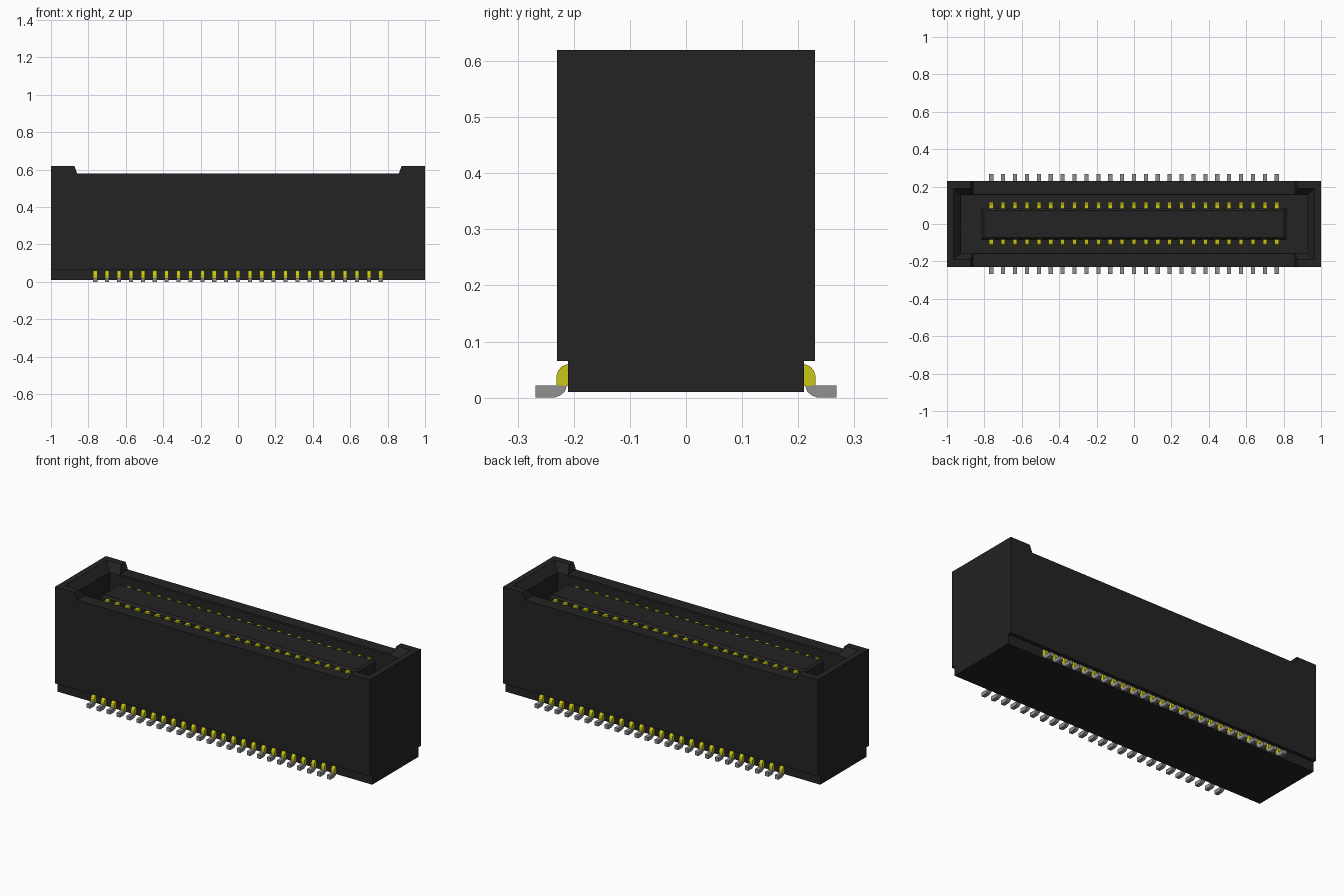
import bpy
import bmesh
from mathutils import Vector

cube = bpy.data.objects.get("Cube")
if cube:
    bpy.data.objects.remove(cube, do_unlink=True)


def material(name, rgb, metallic=0.0):
    mat = bpy.data.materials.new(name)
    mat.use_nodes = True
    mat.diffuse_color = (*rgb, 1)
    shader = mat.node_tree.nodes["Principled BSDF"]
    shader.inputs["Base Color"].default_value = (*rgb, 1)
    return mat


BLACK = material("black plastic", (0.017, 0.017, 0.017))
GOLD = material("yellow gold", (0.6, 0.57, 0.008))
TIN = material("grey tin", (0.28, 0.28, 0.28))


def finish(name, bm, mat):
    bmesh.ops.recalc_face_normals(bm, faces=bm.faces)
    mesh = bpy.data.meshes.new(name)
    bm.to_mesh(mesh)
    bm.free()
    mesh.materials.append(mat)
    obj = bpy.data.objects.new(name, mesh)
    bpy.context.collection.objects.link(obj)
    return obj


def loft(bm, rings):
    """Skin a stack of closed rings and cap both ends."""
    loops = [[bm.verts.new(p) for p in ring] for ring in rings]
    n = len(loops[0])
    for a, b in zip(loops, loops[1:]):
        for i in range(n):
            j = (i + 1) % n
            bm.faces.new((a[i], a[j], b[j], b[i]))
    bm.faces.new(loops[0])
    bm.faces.new(loops[-1])


def extrude_x(bm, profile, x0, x1):
    loft(bm, [[Vector((x, y, z)) for y, z in profile] for x in (x0, x1)])


def rect(hx, hy, z):
    return [(-hx, -hy, z), (hx, -hy, z), (hx, hy, z), (-hx, hy, z)]


def cut(target, cutter):
    mod = target.modifiers.new("cut", 'BOOLEAN')
    mod.operation = 'DIFFERENCE'
    mod.solver = 'EXACT'
    mod.object = cutter
    cutter.hide_render = True
    bpy.context.view_layer.objects.active = target
    bpy.ops.object.modifier_apply(modifier=mod.name)
    bpy.data.objects.remove(cutter, do_unlink=True)


# Housing: stepped cross-section along the full length
half = [(0.21, 0.01), (0.21, 0.065), (0.23, 0.065), (0.23, 0.62)]
bm = bmesh.new()
extrude_x(bm, half + [(-y, z) for y, z in reversed(half)], -1, 1)
housing = finish("housing", bm, BLACK)

# Lowered long walls with sloping ends
bm = bmesh.new()
notch = [(-0.86, 0.58), (0.86, 0.58), (0.879, 0.63), (-0.879, 0.63)]
loft(bm, [[(x, y, z) for x, z in notch] for y in (-0.3, 0.3)])
cut(housing, finish("wall_cutter", bm, BLACK))

# Mating cavity with a flared mouth
FLOOR = 0.2
bm = bmesh.new()
loft(bm, [rect(0.925, 0.155, FLOOR), rect(0.925, 0.155, 0.575),
          rect(0.965, 0.19, 0.62), rect(0.974, 0.198, 0.63)])
cut(housing, finish("cavity_cutter", bm, BLACK))

# Central tongue with chamfered top
bm = bmesh.new()
loft(bm, [rect(0.815, 0.085, FLOOR - 0.01), rect(0.815, 0.085, 0.555),
          rect(0.803, 0.073, 0.567)])
finish("tongue", bm, BLACK)

# Contact rows: tongue contacts, bent shoulders and solder feet
contact = [(0.08, FLOOR - 0.01), (0.118, FLOOR - 0.01), (0.118, 0.535),
           (0.106, 0.556), (0.08, 0.556)]
shoulder = [(0.2, 0.02), (0.231, 0.022), (0.231, 0.038), (0.228, 0.048),
            (0.221, 0.056), (0.21, 0.06), (0.2, 0.06)]
foot = [(0.212, 0.022), (0.268, 0.022), (0.268, 0.0), (0.235, 0.0),
        (0.224, 0.004), (0.216, 0.011)]
PINS, SPAN, WIDTH = 25, 0.763, 0.022

for side, sign in (("front", -1), ("back", 1)):
    for part, profile, mat in (("contacts", contact, GOLD),
                               ("shoulders", shoulder, GOLD),
                               ("solder_feet", foot, TIN)):
        bm = bmesh.new()
        for i in range(PINS):
            x = -SPAN + 2 * SPAN * i / (PINS - 1)
            extrude_x(bm, [(sign * y, z) for y, z in profile],
                      x - WIDTH / 2, x + WIDTH / 2)
        finish(f"{side}_{part}", bm, mat)
